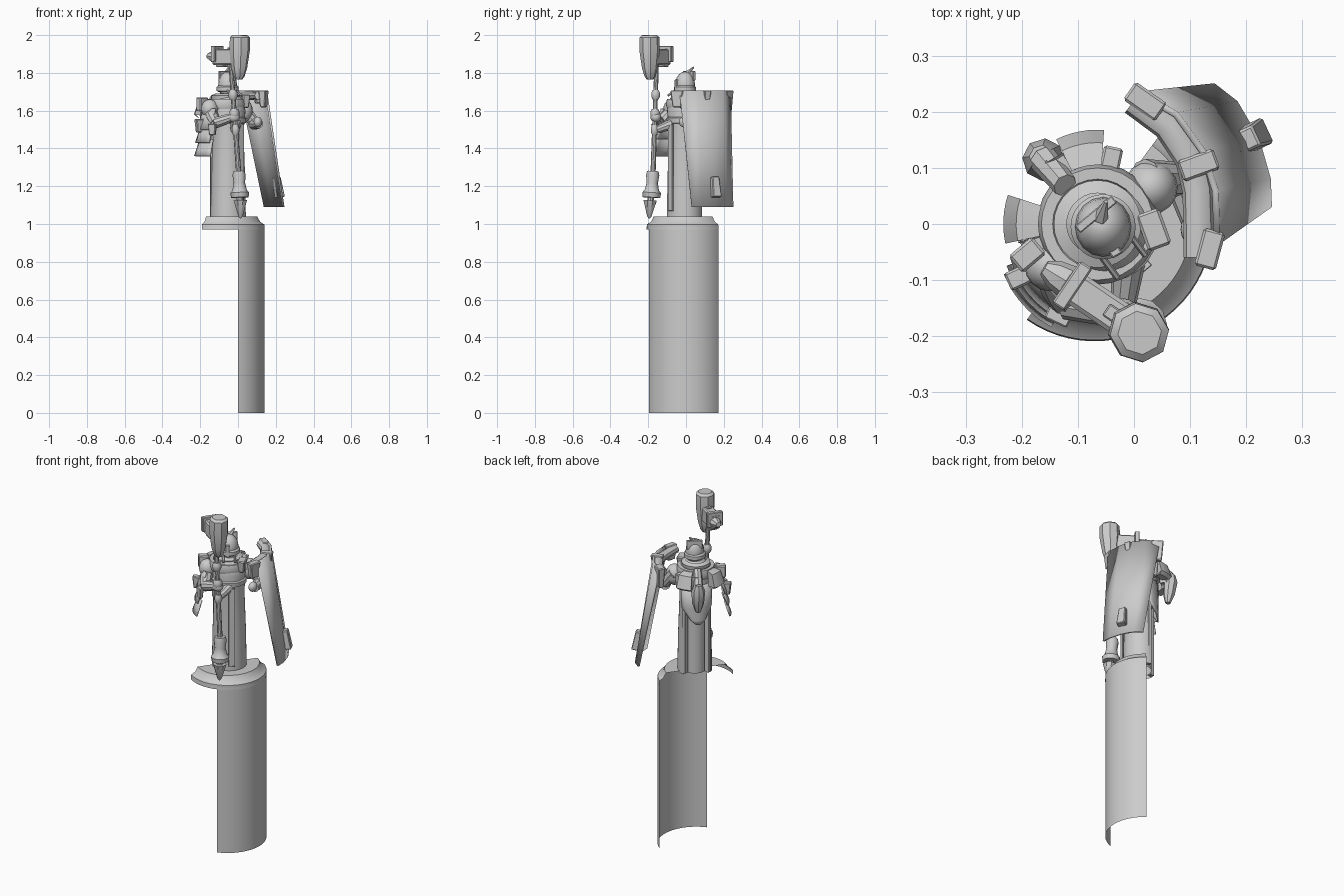
import bpy, bmesh, math
from mathutils import Vector, Matrix

if "Cube" in bpy.data.objects:
    bpy.data.objects.remove(bpy.data.objects["Cube"])

stone = bpy.data.materials.new("stone_grey")
stone.diffuse_color = (0.6, 0.6, 0.6, 1)
stone.use_nodes = True
stone.node_tree.nodes["Principled BSDF"].inputs["Base Color"].default_value = stone.diffuse_color


def finish(name, bm, angle=35):
    bmesh.ops.recalc_face_normals(bm, faces=bm.faces)
    me = bpy.data.meshes.new(name)
    bm.to_mesh(me)
    bm.free()
    ob = bpy.data.objects.new(name, me)
    bpy.context.collection.objects.link(ob)
    me.materials.append(stone)
    bpy.ops.object.select_all(action='DESELECT')
    ob.select_set(True)
    bpy.context.view_layer.objects.active = ob
    bpy.ops.object.shade_smooth_by_angle(angle=math.radians(angle))
    return ob


def loft(name, rows, closed=False, caps=False, thick=0, flip=False):
    bm = bmesh.new()
    vr = [[bm.verts.new(p) for p in r] for r in rows]
    n = len(rows[0])
    for a, b in zip(vr, vr[1:]):
        for i in range(n if closed else n - 1):
            j = (i + 1) % n
            bm.faces.new((a[i], a[j], b[j], b[i]))
    if caps:
        bm.faces.new(vr[0])
        bm.faces.new(vr[-1])
    ob = finish(name, bm)
    if thick:
        m = ob.modifiers.new("thickness", 'SOLIDIFY')
        m.thickness, m.offset = thick, 0
    return ob


def revolve(name, c, prof, a0=0, a1=360, n=28, caps=False, thick=0):
    full = a1 - a0 >= 360
    ang = [math.radians(a0 + (a1 - a0) * i / n) for i in range(n if full else n + 1)]
    rows = [[(c[0] + r * math.cos(a), c[1] + r * math.sin(a), z) for a in ang] for r, z in prof]
    return loft(name, rows, full, caps and full, thick)


def rod(name, p, q, prof, n=10, sx=1.0):
    """Turned solid along p-q; prof holds (fraction, radius)."""
    p, q = Vector(p), Vector(q)
    rot = (q - p).to_track_quat('Z', 'Y')
    rows = []
    for t, r in prof:
        rows.append([p.lerp(q, t) + rot @ Vector((r * sx * math.cos(k * math.tau / n),
                     r * math.sin(k * math.tau / n), 0)) for k in range(n)])
    return loft(name, rows, True, True)


def box(name, c, size, turn=0, low=1.0, lean=0):
    """Block turned about z, narrowed at the bottom by low, leaning outwards."""
    bm = bmesh.new()
    bmesh.ops.create_cube(bm, size=1)
    for v in bm.verts:
        k = low if v.co.z < 0 else 1
        v.co = Vector((v.co.x * size[0] * k, v.co.y * size[1] * k, v.co.z * size[2]))
    m = (Matrix.Translation(c) @ Matrix.Rotation(math.radians(turn), 4, 'Z')
         @ Matrix.Rotation(math.radians(lean), 4, 'Y'))
    bm.transform(m)
    bmesh.ops.bevel(bm, geom=bm.edges[:], offset=min(size) * 0.12, segments=1, affect='EDGES')
    return finish(name, bm, 25)


def ball(name, c, s):
    bm = bmesh.new()
    bmesh.ops.create_uvsphere(bm, u_segments=16, v_segments=10, radius=1)
    bm.transform(Matrix.Translation(c) @ Matrix.Diagonal((*s, 1)))
    return finish(name, bm)


def polar(c, r, a, z):
    return (c[0] + r * math.cos(math.radians(a)), c[1] + r * math.sin(math.radians(a)), z)


# pedestal: open curved wall and stepped rim
PC, BC = (-0.07, 0.002), (-0.052, -0.008)
revolve("pedestal_wall", PC, [(.21, 0), (.21, .995)], -70.5, 53.5, 24)
revolve("pedestal_rim", PC, [(.211, .972), (.209, .998), (.187, 1.012), (.172, 1.04), (.08, 1.04)], -125, 53.5, 32)

# robe, open at the back left, with an inner core
revolve("robe", BC, [(.094, 1.03), (.09, 1.25), (.082, 1.48), (.088, 1.56)], -175, 85, 26)
for a in (85, -175):
    box("robe_edge", polar(BC, .08, a, 1.25), (.025, .02, .43), a)
revolve("robe_core", BC, [(.06, 1.03), (.06, 1.5)], 0, 360, 20)
box("tabard", (.015, -.08, 1.3), (.012, .035, .46), -50)

# torso, belt and collar
revolve("torso", BC, [(.075, 1.44), (.084, 1.52), (.092, 1.6), (.078, 1.66), (.045, 1.69)], caps=True)
revolve("belt", BC, [(.08, 1.53), (.094, 1.535), (.096, 1.56), (.082, 1.57)])
CC = (-.065, 0)
revolve("collar", CC, [(.075, 1.62), (.1, 1.61), (.108, 1.635), (.1, 1.662), (.08, 1.662), (.07, 1.635)])
revolve("neck_ring", CC, [(.05, 1.66), (.075, 1.66), (.078, 1.68), (.055, 1.69)])

# pointed back apron
rows = []
for z, w in ((1.56, 62), (1.43, 60), (1.36, 24), (1.335, 6)):
    rows.append([polar(BC, .095, 137 + w * t / 4, z) for t in range(-4, 5)])
loft("back_apron", rows, thick=.006)

# head with hood crest and visor
ball("head", (-.055, -.005, 1.735), (.05, .053, .072))
revolve("hood_brim", (-.055, -.005), [(.05, 1.7), (.058, 1.705), (.058, 1.725), (.048, 1.735)])
box("hood_crest", (-.068, .017, 1.785), (.085, .016, .05), 40)
rod("crest_tip", (-.06, .01, 1.8), (-.05, .04, 1.83), [(0, .014), (1, .004)], 6)
box("visor", (-.035, -.047, 1.73), (.022, .02, .07), -60)
for s in (-1, 1):
    rod("visor_bar", (-.035 + s * .025, -.035 + s * .02, 1.71),
        (-.005 + s * .025, -.075 + s * .02, 1.68), [(0, .006), (1, .006)], 6)

# flared curved back plates, tabs and hanging pouch
for mid in (101, 177):
    rows = [[polar(CC, r, mid + t * 5, z) for t in range(-3, 4)]
            for r, z in ((.105, 1.66), (.145, 1.65), (.168, 1.58), (.15, 1.565), (.11, 1.57), (.105, 1.66))]
    loft("back_plate", rows)
    for s in (-15, 15):
        loft("back_plate_end", [[polar(CC, r, mid + s, z) for r, z in ((.105, 1.66), (.145, 1.65))],
                                [polar(CC, r, mid + s, z) for r, z in ((.11, 1.57), (.168, 1.58))]])
for a in (78, 122, 200):
    box("back_tab", polar(CC, .118, a, 1.6), (.045, .035, .085), a, .8)
rod("pouch_strap", polar(CC, .09, 130, 1.67), polar(CC, .15, 130, 1.6), [(0, .022), (1, .026)], 8)
rod("pouch", polar(CC, .155, 130, 1.61), polar(CC, .135, 130, 1.44),
    [(0, .022), (.25, .038), (.7, .032), (1, .015)], 8)

# weapon arm
ball("weapon_shoulder", (-.15, -.075, 1.61), (.045, .045, .05))
rod("weapon_upper_arm", (-.15, -.075, 1.6), (-.12, -.14, 1.535), [(0, .032), (.6, .034), (1, .028)])
rod("weapon_forearm", (-.12, -.14, 1.535), (-.03, -.16, 1.565), [(0, .03), (.6, .027), (1, .022)])
ball("weapon_hand", (-.022, -.16, 1.565), (.032, .028, .028))
rod("second_forearm", (-.01, -.07, 1.53), (-.02, -.15, 1.5), [(0, .03), (1, .022)])
box("shoulder_block", (-.19, -.055, 1.635), (.055, .04, .07), 40)

# draped shoulder cape in overlapping layers
DC = (-0.06, -0.02)
for k in range(3):
    rows = []
    for z, r in ((1.61 - .08 * k, .125 + .013 * k), (1.55 - .08 * k, .145 + .013 * k), (1.5 - .07 * k, .162 + .01 * k)):
        rows.append([polar(DC, r, a, z) for a in range(194 + 4 * k, 246, 8)])
    loft("shoulder_cape", rows, thick=.008)
box("cape_clasp", (-.205, -.095, 1.52), (.045, .035, .07), 25, .7)
box("cape_clasp", (-.135, -.165, 1.5), (.045, .025, .06), -25, .7)

# shield arm
ball("shield_shoulder", (.03, .065, 1.6), (.048, .048, .06))
rod("shield_upper_arm", (.02, .08, 1.62), (.085, .08, 1.54), [(0, .036), (1, .03)])
rod("shield_forearm", (.085, .08, 1.53), (.11, .0, 1.53), [(0, .032), (1, .024)])
ball("shield_hand", (.105, -.01, 1.54), (.022, .028, .028))
box("shoulder_plate", (.035, -.01, 1.65), (.045, .07, .07), 20, .7)

# curved leaning shield
top = [(.012, .232), (.075, .195), (.122, .13), (.145, .06), (.148, -.035)]
bot = [(.14, .246), (.18, .215), (.218, .15), (.238, .08), (.24, .03)]
rows = []
for t in (0, .5, 1):
    rows.append([Vector((*a, 1.705)).lerp(Vector((*b, 1.09)), t) for a, b in zip(top, bot)])
loft("shield", rows, thick=.012)

# rolled band along the shield top
path = [(.0, .22), (.06, .175), (.1, .115), (.113, .06), (.115, .0), (.115, -.06)]
rows = []
for i, (x, y) in enumerate(path):
    p, q = path[max(i - 1, 0)], path[min(i + 1, 5)]
    d = Vector((q[0] - p[0], q[1] - p[1], 0)).normalized()
    nrm = Vector((d.y, -d.x, 0))
    rows.append([Vector((x, y, 1.68)) + nrm * .027 * math.cos(k * math.tau / 10)
                 + Vector((0, 0, .025 * math.sin(k * math.tau / 10))) for k in range(10)])
loft("shield_top_roll", rows, True, True)

# clamps and hooks on the shield top
for x, y, turn, h in ((.02, .218, -35, .12), (.115, .105, 20, .07), (.135, -.045, 75, .09)):
    box("shield_clamp", (x, y, 1.708 - h / 2), (.07, .04, h), turn, .7)
    rod("shield_hook", (x - .015, y - .01, 1.69), (x + .015, y + .005, 1.7), [(0, .009), (1, .009)], 6)
box("shield_stud", (.211, .155, 1.195), (.035, .04, .11), 25, 1.25, -10)

# hammer shaft with grips
rod("hammer_shaft", (-.04, -.155, 1.87), (.005, -.175, 1.25), [(0, .012), (1, .014)])
for t, r in ((.3, .024), (.46, .026), (.6, .02)):
    c = Vector((-.04, -.155, 1.87)).lerp(Vector((.005, -.175, 1.25)), t)
    rod("shaft_grip", c + Vector((0, 0, .025)), c - Vector((0, 0, .025)), [(0, r * .7), (.3, r), (.7, r), (1, r * .7)])

# pommel and spike
rod("pommel", (.005, -.175, 1.28), (.01, -.183, 1.14),
    [(0, .03), (.15, .035), (.45, .03), (.72, .038), (.82, .05), (1, .046)], 12)
rod("pommel_neck", (.01, -.185, 1.15), (.01, -.19, 1.11), [(0, .018), (1, .018)])
rod("pommel_spike", (.012, -.19, 1.125), (.014, -.195, 1.03), [(0, .038), (.9, .012), (1, .003)], 8)

# hammer head: tapered striking block, neck and rear crosspiece
rod("hammer_head", (.01, -.194, 2.0), (.005, -.19, 1.765),
    [(0, .04), (.05, .054), (.35, .056), (.75, .043), (.93, .03), (1, .018)], 8, .95)
box("hammer_neck", (-.06, -.145, 1.885), (.15, .06, .085), -34)
box("hammer_crosspiece", (-.11, -.11, 1.9), (.026, .09, .085), -34)
box("hammer_lower_block", (-.085, -.125, 1.85), (.05, .05, .04), -34)
box("hammer_inset", (-.035, -.162, 1.925), (.035, .025, .02), -34)
rod("hammer_rear_tip", (-.115, -.105, 1.885), (-.16, -.078, 1.89), [(0, .032), (.6, .026), (1, .014)], 8)
